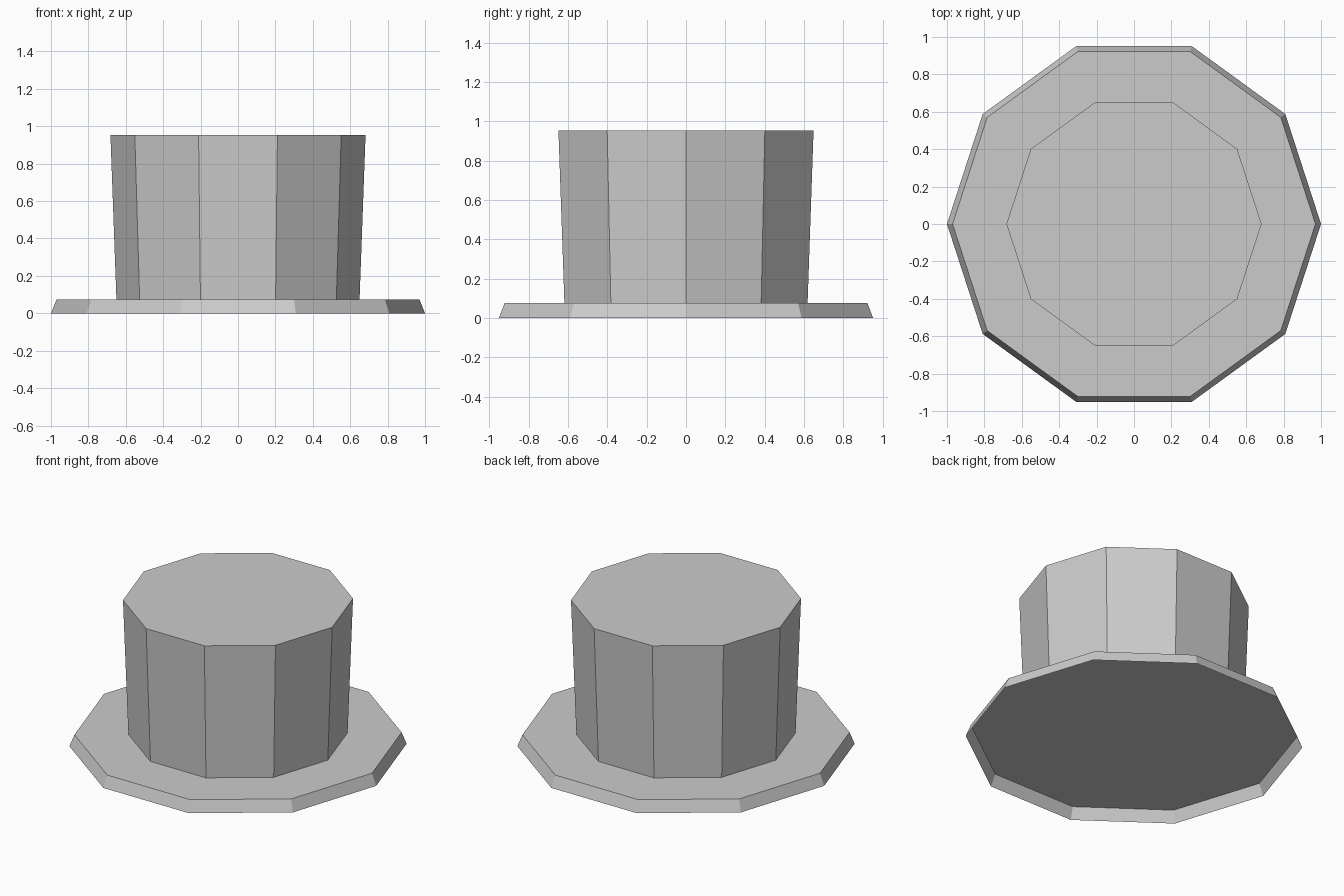
import bpy
import bmesh
from math import radians
from mathutils import Matrix

cube = bpy.data.objects.get("Cube")
if cube:
    bpy.data.objects.remove(cube, do_unlink=True)

SIDES = 10
BRIM_TOP = 0.075

# Single felt colour
felt = bpy.data.materials.new("grey_felt")
felt.use_nodes = True
colour = (0.6, 0.6, 0.6, 1)
felt.diffuse_color = colour
felt.node_tree.nodes["Principled BSDF"].inputs["Base Color"].default_value = colour


def open_frustum(name, r_bottom, r_top, z_bottom, z_top):
    """Flat-shaded frustum, corner on the x axis, closed on top and open below."""
    bm = bmesh.new()
    placing = (Matrix.Translation((0, 0, (z_bottom + z_top) / 2))
               @ Matrix.Rotation(radians(90), 4, "Z"))
    bmesh.ops.create_cone(bm, cap_ends=True, segments=SIDES, radius1=r_bottom,
                          radius2=r_top, depth=z_top - z_bottom, matrix=placing)
    bm.normal_update()
    underside = [f for f in bm.faces if f.normal.z < -0.9]
    bmesh.ops.delete(bm, geom=underside, context="FACES_ONLY")
    mesh = bpy.data.meshes.new(name)
    bm.to_mesh(mesh)
    bm.free()
    mesh.materials.append(felt)
    bpy.context.collection.objects.link(bpy.data.objects.new(name, mesh))


# Wide brim with a sloping edge, hollow underneath
open_frustum("brim", 1.0, 0.97, 0.0, BRIM_TOP)

# Tall crown flaring upwards from the brim
open_frustum("crown", 0.65, 0.682, BRIM_TOP, 0.953)
